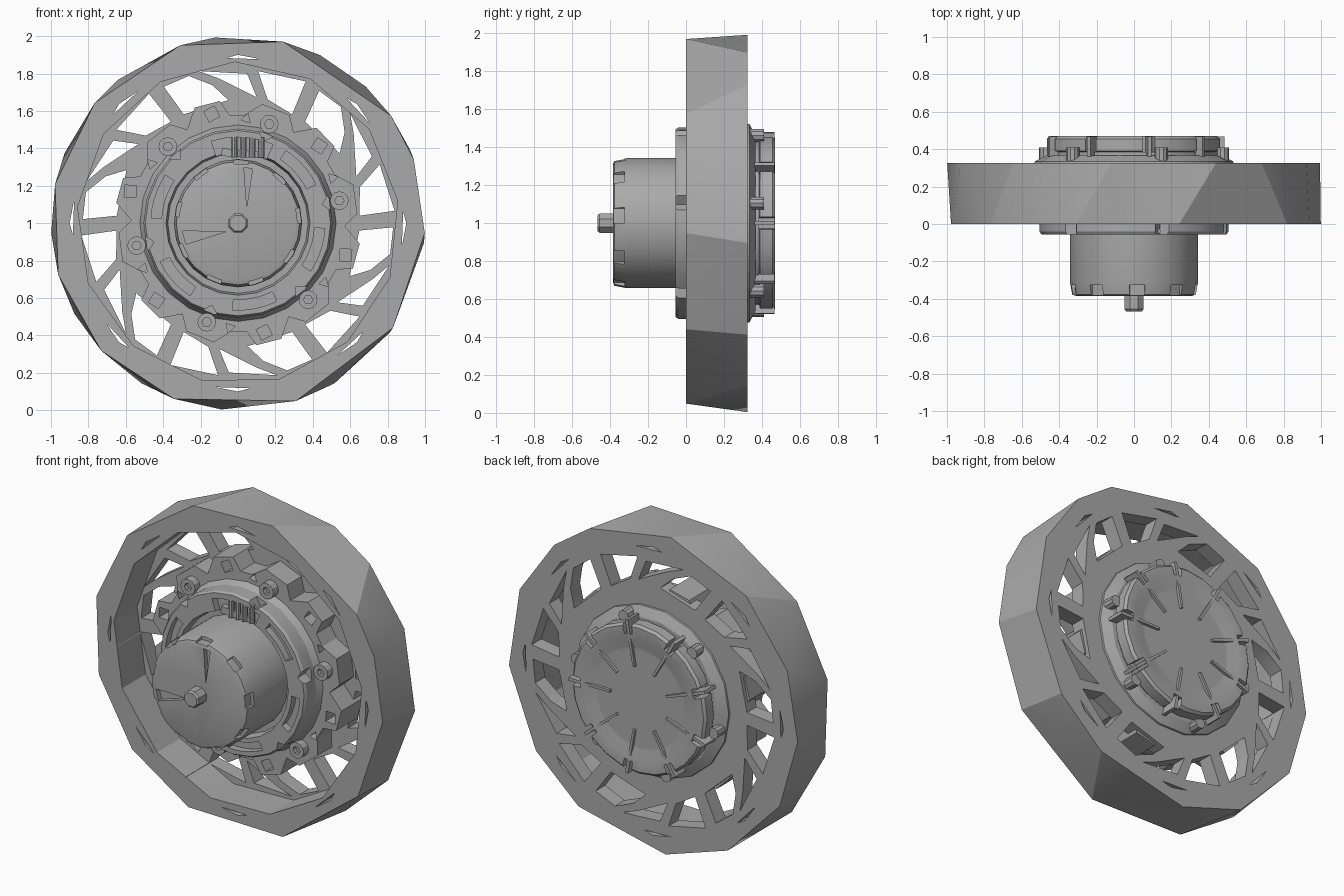
import bpy, bmesh
from math import sin, cos, radians, pi
from mathutils import Vector

cube = bpy.data.objects.get("Cube")
if cube:
    bpy.data.objects.remove(cube)

grey = bpy.data.materials.new("mid grey")
grey.use_nodes = True
COLOUR = (0.4, 0.4, 0.4, 1)
grey.diffuse_color = COLOUR
grey.node_tree.nodes["Principled BSDF"].inputs["Base Color"].default_value = COLOUR

SCREWS = [12.5 + 60 * i for i in range(6)]


def polar(r, a, y):
    """Point around the wheel axle, angle in degrees from +x towards +z."""
    return Vector((r * cos(radians(a)), y, 1 + r * sin(radians(a))))


def finish(name, bm, smooth=22):
    bmesh.ops.recalc_face_normals(bm, faces=bm.faces)
    mesh = bpy.data.meshes.new(name)
    bm.to_mesh(mesh)
    bm.free()
    mesh.materials.append(grey)
    ob = bpy.data.objects.new(name, mesh)
    bpy.context.collection.objects.link(ob)
    return shade(ob, smooth)


def shade(ob, smooth=22):
    bpy.ops.object.select_all(action='DESELECT')
    ob.select_set(True)
    bpy.context.view_layer.objects.active = ob
    bpy.ops.object.shade_smooth_by_angle(angle=radians(smooth))
    return ob


def prism(bm, outline, y0, y1, turn=0):
    """Extrude a polar outline of (radius, angle) along the axle."""
    ends = [[bm.verts.new(polar(r, a + turn, y)) for r, a in outline] for y in (y0, y1)]
    bm.faces.new(ends[0])
    bm.faces.new(ends[1][::-1])
    n = len(outline)
    for i in range(n):
        j = (i + 1) % n
        bm.faces.new((ends[0][i], ends[1][i], ends[1][j], ends[0][j]))


def lathe(name, profile, sides, turn=0):
    """Closed solid turned around the axle from (radius, y) points."""
    bm = bmesh.new()
    rings = [[bm.verts.new(polar(r, turn + 360 * i / sides, y)) for i in range(sides)]
             for r, y in profile]
    for a, b in zip(rings, rings[1:]):
        for i in range(sides):
            j = (i + 1) % sides
            bm.faces.new((a[i], b[i], b[j], a[j]))
    bm.faces.new(rings[0])
    bm.faces.new(rings[-1][::-1])
    return finish(name, bm)


def cut(ob, bm):
    """Subtract the solids in bm from ob."""
    tool = finish("cutter", bm)
    mod = ob.modifiers.new("cut", 'BOOLEAN')
    mod.operation, mod.solver, mod.object = 'DIFFERENCE', 'EXACT', tool
    mod.use_self = True
    bpy.context.view_layer.objects.active = ob
    bpy.ops.object.modifier_apply(modifier=mod.name)
    bpy.data.objects.remove(tool)
    shade(ob)


def circle(r, n):
    return [(r, 360 * i / n) for i in range(n)]


def arc_slot(r0, r1, a0, a1, n=5):
    step = (a1 - a0) / n
    outer = [(r1, a0 + step * i) for i in range(n + 1)]
    return outer + [(r0, a1 - step * i) for i in range(n + 1)]


def spot(r, a, size, n, turn=0):
    """Small regular outline centred at a polar position."""
    c = polar(r, a, 0)
    pts = []
    for i in range(n):
        t = radians(turn + 360 * i / n)
        v = Vector((c.x + size * cos(t), c.z - 1 + size * sin(t)))
        pts.append((v.length, v.angle_signed(Vector((1, 0))) * 180 / pi))
    return pts


# Wheel: faceted outer skin between two uneven polygons
bm = bmesh.new()
front = [108, 76, 35, 20, -3, -34, -72, -110, -137, -164, 168, 140]
back = [97, 64, 47, 23, -6, -36, -59, -95, -121, -151, 183, 158, 130]
for angles, y in ((front, 0), (back, 0.325)):
    for a in angles:
        bm.verts.new(polar(1, a, y))
bmesh.ops.convex_hull(bm, input=bm.verts)
bmesh.ops.dissolve_limit(bm, angle_limit=0.01, verts=bm.verts, edges=bm.edges)
wheel = finish("wheel_rim_and_spokes", bm)

# Deep front recess leaves the spoke web at the back
bm = bmesh.new()
prism(bm, circle(0.862, 13), -0.2, 0.23, 8)
cut(wheel, bm)

# Lattice openings and thin rim slits
holes = ([(.65, -9), (.84, -8), (.82, 10), (.68, 4)],
         [(.68, 9), (.80, 14), (.84, 32), (.78, 25)],
         [(.66, 22), (.75, 28), (.83, 36), (.83, 46), (.65, 44)])
bm = bmesh.new()
for s in SCREWS:
    for outline in holes:
        prism(bm, outline, -0.2, 0.6, s)
for i in range(8):
    prism(bm, [(.885, -6), (.90, 2), (.885, 6), (.88, 0)], -0.2, 0.6, 43 + 45 * i)
prism(bm, circle(0.4, 24), -0.2, 0.6)
cut(wheel, bm)

# Lobed hub plate carrying the screws
bm = bmesh.new()
lobes = [(.64, -8), (.65, 6), (.58, 14), (.58, 22), (.66, 26), (.66, 38), (.57, 46)]
prism(bm, [(r, a + s) for s in SCREWS for r, a in lobes], 0.09, 0.3)
hub = finish("hub_plate", bm)
bm = bmesh.new()
for s in SCREWS:
    prism(bm, spot(0.6, s + 31, 0.045, 4, s), -0.2, 0.22)
    prism(bm, spot(0.56, s + 13, 0.03, 3, s), -0.2, 0.16)
cut(hub, bm)

# Screws with socket heads
for i, s in enumerate(SCREWS):
    bm = bmesh.new()
    prism(bm, spot(0.555, s, 0.05, 12), 0.04, 0.12)
    screw = finish(f"screw_{i + 1}", bm)
    bm = bmesh.new()
    prism(bm, spot(0.555, s, 0.025, 6), 0, 0.07)
    cut(screw, bm)

# Motor mounting flange: groove around the motor, arc pockets, connector bay
flange = lathe("motor_flange", [(.375, 0), (.385, -.055), (.495, -.055), (.505, -.04),
                                (.505, .05), (.53, .1)], 24)
bm = bmesh.new()
for i, s in enumerate(SCREWS):
    if i != 1:
        prism(bm, arc_slot(.41, .465, s + 14, s + 44), -0.2, -0.01)
    prism(bm, spot(.5, s, .04, 4, s), -0.2, 0.02)
prism(bm, arc_slot(.36, .46, 66, 108), -0.2, -0.01)
cut(flange, bm)

# Motor can with chamfered, notched nose
can = lathe("motor_can", [(.31, -.385), (.33, -.378), (.343, -.31), (.343, .03)], 24)
bm = bmesh.new()
for i in range(9):
    prism(bm, arc_slot(.318, .4, 40 * i, 40 * i + 14, 2), -0.5, -0.325)
prism(bm, [(.08, 215), (.30, 188), (.30, 202)], -0.5, -0.355)
prism(bm, [(.10, 62), (.30, 75), (.30, 84)], -0.5, -0.355)
cut(can, bm)
lathe("motor_shaft", [(.045, -.467), (.055, -.455), (.055, -.35)], 8, 22)

# Connector block with four pins
bm = bmesh.new()
prism(bm, [(.37, 104), (.41, 102), (.40, 72), (.37, 70)], -0.045, 0.02)
finish("connector_block", bm)
for i in range(4):
    bm = bmesh.new()
    bmesh.ops.create_cone(bm, cap_ends=True, segments=10, radius1=.018, radius2=.018, depth=.11)
    bmesh.ops.translate(bm, verts=bm.verts, vec=(-.02 + .048 * i, -.038, 1.405))
    finish(f"connector_pin_{i + 1}", bm)

# Rear collar and cap
lathe("rear_collar", [(.54, .29), (.53, .335), (.47, .365), (.3, .365)], 18)
cap = lathe("rear_cap", [(.44, .33), (.44, .385), (.465, .39), (.465, .455), (.45, .47),
                         (.385, .47), (.32, .45), (.3, .45)], 24)
bm = bmesh.new()
for i in range(9):
    prism(bm, arc_slot(.40, .6, 40 * i - 4, 40 * i + 4, 1), 0.385, 0.6)
cut(cap, bm)

# Radial ribs across the cap
for i in range(9):
    bm = bmesh.new()
    prism(bm, [(.2, -2), (.485, -1.2), (.485, 1.2), (.2, 2)], 0.36, 0.467, 40 * i)
    finish(f"cap_rib_{i + 1}", bm)

# Screw ends on the back
for i, s in enumerate(SCREWS):
    bm = bmesh.new()
    prism(bm, spot(0.485, s, 0.035, 10), 0.3, 0.41)
    finish(f"screw_end_{i + 1}", bm)
